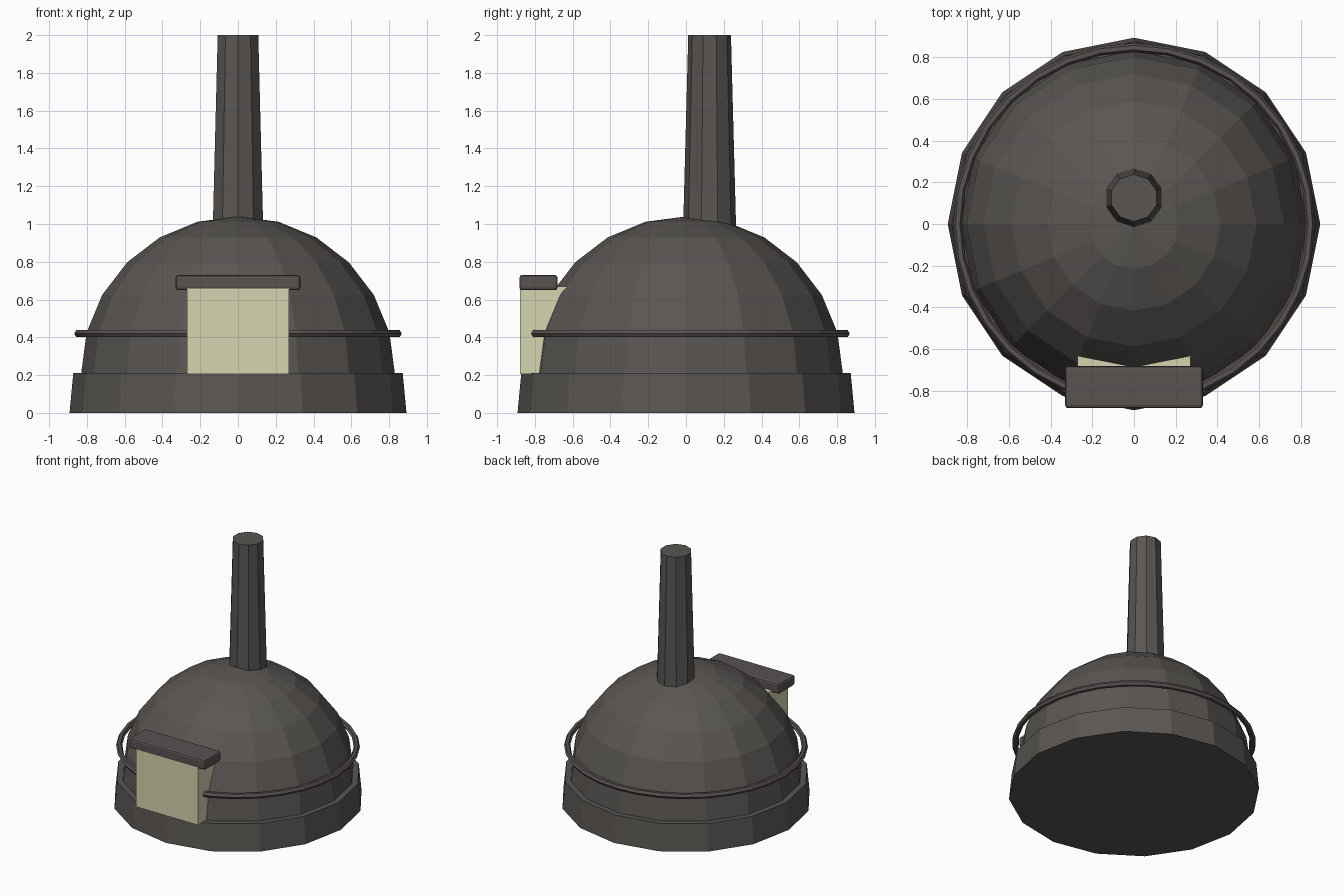
import bpy, bmesh
from math import sin, cos, pi, radians

cube = bpy.data.objects.get("Cube")
if cube:
    bpy.data.objects.remove(cube, do_unlink=True)


def material(name, color):
    mat = bpy.data.materials.new(name)
    mat.use_nodes = True
    mat.diffuse_color = (*color, 1)
    mat.node_tree.nodes["Principled BSDF"].inputs["Base Color"].default_value = (*color, 1)
    return mat


soot = material("soot grey", (0.10, 0.092, 0.085))
iron = material("warm iron", (0.10, 0.085, 0.082))
glow = material("pale yellow", (0.66, 0.66, 0.44))


def lathe(name, profile, sides, mat, center_y=0, closed=False):
    """Spin (radius, height) points about a vertical axis, one corner facing front."""
    bm = bmesh.new()
    rings = []
    for r, z in profile:
        if r == 0:
            rings.append([bm.verts.new((0, center_y, z))] * sides)
        else:
            turns = [2 * pi * i / sides - pi / 2 for i in range(sides)]
            rings.append([bm.verts.new((r * cos(a), center_y + r * sin(a), z)) for a in turns])
    pairs = list(zip(rings, rings[1:]))
    if closed:
        pairs.append((rings[-1], rings[0]))
    for low, high in pairs:
        for i in range(sides):
            j = (i + 1) % sides
            corners = dict.fromkeys((low[i], low[j], high[j], high[i]))
            bm.faces.new(list(corners))
    if not closed:
        for ring in (rings[0], rings[-1]):
            if len(set(ring)) > 2:
                bm.faces.new(ring)
    bmesh.ops.recalc_face_normals(bm, faces=bm.faces)
    return finish(name, bm, mat)


def box(name, low, high, mat, bevel=0):
    bm = bmesh.new()
    bmesh.ops.create_cube(bm, size=1)
    for v in bm.verts:
        v.co = [(a + b) / 2 + c * (b - a) for a, b, c in zip(low, high, v.co)]
    obj = finish(name, bm, mat)
    if bevel:
        mod = obj.modifiers.new("Bevel", "BEVEL")
        mod.width, mod.segments = bevel, 2
    return obj


def finish(name, bm, mat):
    mesh = bpy.data.meshes.new(name)
    bm.to_mesh(mesh)
    bm.free()
    mesh.materials.append(mat)
    obj = bpy.data.objects.new(name, mesh)
    bpy.context.collection.objects.link(obj)
    return obj


# Foundation drum and faceted half-sphere dome
BASE_TOP, DOME_R = 0.21, 0.83
lathe("base", [(0.892, 0), (0.872, BASE_TOP)], 16, soot)
steps = [radians(15 * i) for i in range(6)]
dome = [(DOME_R * cos(a), BASE_TOP + DOME_R * sin(a)) for a in steps]
lathe("dome", dome + [(0, BASE_TOP + DOME_R)], 16, soot)

# Hoop around the dome
hoop = [(0.845 + 0.022 * cos(pi * i / 3), 0.42 + 0.022 * sin(pi * i / 3)) for i in range(6)]
lathe("hoop", hoop, 32, iron, closed=True)

# Tapered chimney, set behind the crown
lathe("chimney", [(0.145, 0.8), (0.113, 2)], 10, soot, center_y=0.125)

# Lit window bay and its lintel
box("window_bay", (-0.27, -0.88, 0.207), (0.27, -0.5, 0.668), glow)
box("lintel", (-0.33, -0.882, 0.65), (0.33, -0.68, 0.73), iron, bevel=0.014)
